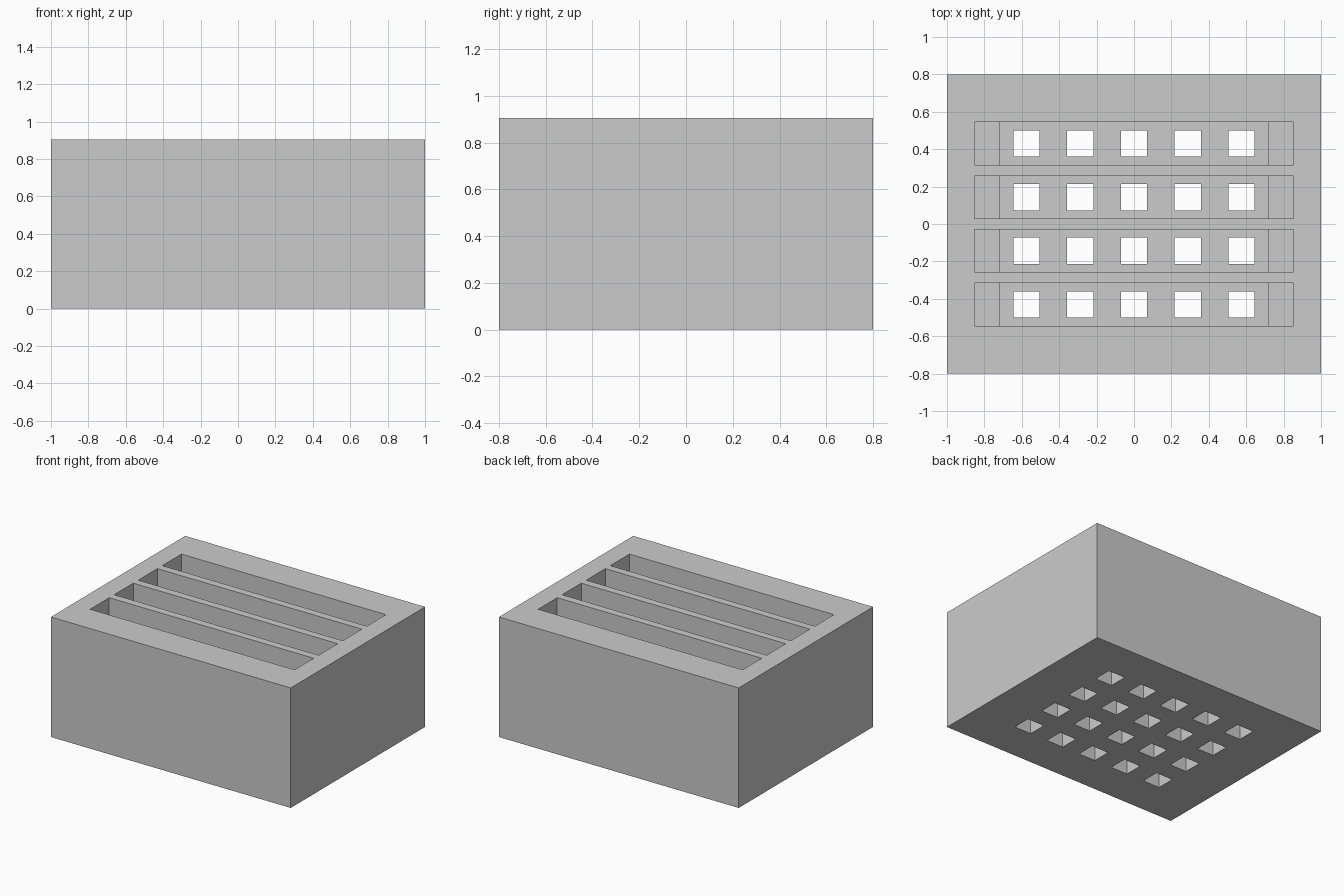
import bpy

# Remove the default cube
default = bpy.data.objects.get("Cube")
if default:
    bpy.data.objects.remove(default, do_unlink=True)

HEIGHT = 0.905
PITCH = 0.287      # spacing of slots and holes
LEDGE_Z = 0.5      # end ledges inside each slot
FLOOR_Z = 0.2      # floor of each pocket

grey = bpy.data.materials.new("plain grey")
grey.use_nodes = True
colour = (0.6, 0.6, 0.6, 1)
grey.diffuse_color = colour
grey.node_tree.nodes["Principled BSDF"].inputs["Base Color"].default_value = colour


def box(name, x, y, width, depth, bottom, top):
    bpy.ops.mesh.primitive_cube_add(size=1, location=(x, y, (bottom + top) / 2))
    ob = bpy.context.object
    ob.name = name
    ob.scale = (width, depth, top - bottom)
    bpy.ops.object.transform_apply(location=True, rotation=False, scale=True)
    ob.data.materials.append(grey)
    return ob


def cut(target, cutters):
    # Subtract a group of separate boxes, then delete them
    bpy.ops.object.select_all(action='DESELECT')
    for c in cutters:
        c.select_set(True)
    bpy.context.view_layer.objects.active = cutters[0]
    if len(cutters) > 1:
        bpy.ops.object.join()
    cutter = bpy.context.object
    cutter.hide_render = True
    mod = target.modifiers.new("cut", 'BOOLEAN')
    mod.operation = 'DIFFERENCE'
    mod.solver = 'EXACT'
    mod.object = cutter
    bpy.context.view_layer.objects.active = target
    bpy.ops.object.modifier_apply(modifier=mod.name)
    bpy.data.objects.remove(cutter, do_unlink=True)


# Solid block
block = box("slotted_block", 0, 0, 2, 1.6, 0, HEIGHT)
rows = [(i - 1.5) * PITCH for i in range(4)]
columns = [(i - 2) * PITCH for i in range(5)]

# Long slots, shorter pockets below them, and square through holes
cut(block, [box("slot_cutter", 0, y, 1.706, 0.228, LEDGE_Z, HEIGHT + 0.1) for y in rows])
cut(block, [box("pocket_cutter", 0, y, 1.436, 0.228, FLOOR_Z, LEDGE_Z + 0.1) for y in rows])
cut(block, [box("hole_cutter", x, y, 0.14, 0.14, -0.1, FLOOR_Z + 0.1)
            for y in rows for x in columns])
